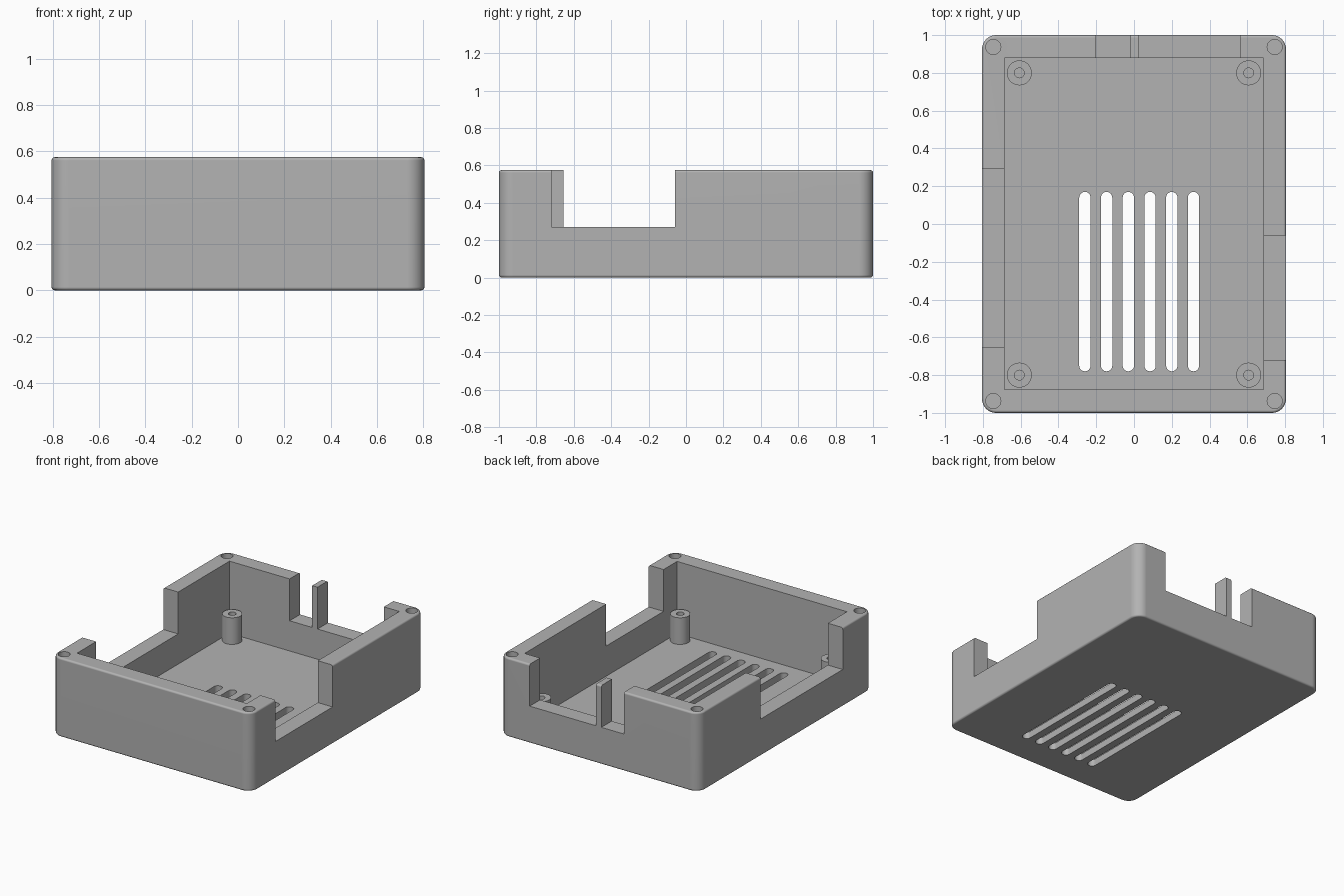
import bpy, bmesh, math
from mathutils import Matrix, Vector

if "Cube" in bpy.data.objects:
    bpy.data.objects.remove(bpy.data.objects["Cube"], do_unlink=True)

HEIGHT, RIM, FLOOR, SILL = 0.575, 0.12, 0.05, 0.27
HALF_X, HALF_Y = 0.805, 1.0

grey = bpy.data.materials.new("plain grey")
grey.use_nodes = True
grey.diffuse_color = (0.45, 0.45, 0.45, 1)
grey.node_tree.nodes["Principled BSDF"].inputs["Base Color"].default_value = grey.diffuse_color


def make_object(name, bm):
    bmesh.ops.recalc_face_normals(bm, faces=bm.faces)
    mesh = bpy.data.meshes.new(name)
    bm.to_mesh(mesh)
    bm.free()
    mesh.materials.append(grey)
    obj = bpy.data.objects.new(name, mesh)
    bpy.context.collection.objects.link(obj)
    return obj


def box_bm(low, high):
    low, high = Vector(low), Vector(high)
    bm = bmesh.new()
    size = Matrix.Diagonal((high - low).to_4d())
    size[3][3] = 1
    bmesh.ops.create_cube(bm, size=1, matrix=Matrix.Translation((low + high) / 2) @ size)
    return bm


def prism(name, outline, z0, z1):
    bm = bmesh.new()
    face = bm.faces.new([bm.verts.new((x, y, z0)) for x, y in outline])
    top = bmesh.ops.extrude_face_region(bm, geom=[face])["geom"]
    bmesh.ops.translate(bm, vec=(0, 0, z1 - z0),
                        verts=[v for v in top if isinstance(v, bmesh.types.BMVert)])
    return make_object(name, bm)


def stadium(x, y0, y1, r, steps=12):
    # Round-ended outline; equal y0 and y1 give a circle
    pts = [(x + r * math.cos(math.pi * i / steps), y1 + r * math.sin(math.pi * i / steps))
           for i in range(steps + 1)]
    pts += [(x - r * math.cos(math.pi * i / steps), y0 - r * math.sin(math.pi * i / steps))
            for i in range(steps + 1)]
    if y0 == y1:
        pts = pts[:steps] + pts[steps + 1:-1]
    return pts


def cut(target, cutter):
    cutter.hide_render = True
    mod = target.modifiers.new("cut", 'BOOLEAN')
    mod.operation, mod.solver, mod.object = 'DIFFERENCE', 'EXACT', cutter
    bpy.context.view_layer.objects.active = target
    bpy.ops.object.modifier_apply(modifier=mod.name)
    bpy.data.objects.remove(cutter, do_unlink=True)


def smooth(obj):
    bpy.ops.object.select_all(action='DESELECT')
    obj.select_set(True)
    bpy.context.view_layer.objects.active = obj
    bpy.ops.object.shade_smooth_by_angle(angle=math.radians(35))
    mod = obj.modifiers.new("even_normals", 'WEIGHTED_NORMAL')
    mod.keep_sharp = True


# Tray body with rounded corners and softened rims
bm = box_bm((-HALF_X, -HALF_Y, 0), (HALF_X, HALF_Y, HEIGHT))
upright = [e for e in bm.edges if abs(e.verts[0].co.z - e.verts[1].co.z) > 0.1]
bmesh.ops.bevel(bm, geom=upright, offset=0.075, segments=8, profile=0.5, affect='EDGES')
rims = [e for e in bm.edges if abs(e.verts[0].co.z - e.verts[1].co.z) < 0.001]
bmesh.ops.bevel(bm, geom=rims, offset=0.014, segments=3, profile=0.5, affect='EDGES')
tray = make_object("tray_body", bm)

# Inner cavity, then the side and back openings; a thin divider stays in the back one
openings = [
    ((-0.685, -0.875, FLOOR), (0.685, 0.88, 1)),
    ((0.6, -0.72, SILL), (1, -0.06, 1)),
    ((-1, -0.655, SILL), (-0.6, 0.29, 1)),
    ((-0.2, 0.8, SILL), (-0.018, 1.2, 1)),
    ((0.025, 0.8, SILL), (0.56, 1.2, 1)),
]
for low, high in openings:
    cut(tray, make_object("opening_cutter", box_bm(low, high)))

# Vent slots through the floor
for i in range(6):
    cut(tray, prism("slot_cutter", stadium(-0.26 + 0.115 * i, -0.75, 0.14, 0.03), -0.1, 0.1))

# Screw holes in the four corners of the rim
for sx in (-1, 1):
    for sy in (-1, 1):
        cut(tray, prism("screw_cutter", stadium(sx * 0.745, sy * 0.937, sy * 0.937, 0.04),
                        0.28, 0.7))
smooth(tray)

# Hollow standoff posts
for side, sx in (("right", -1), ("left", 1)):
    for end, sy in (("front", -1), ("back", 1)):
        x, y = sx * 0.607, sy * 0.8
        post = prism(f"{end}_{side}_standoff", stadium(x, y, y, 0.066, 16), FLOOR - 0.005, 0.244)
        cut(post, prism("post_cutter", stadium(x, y, y, 0.026), FLOOR + 0.002, 0.4))
        smooth(post)
